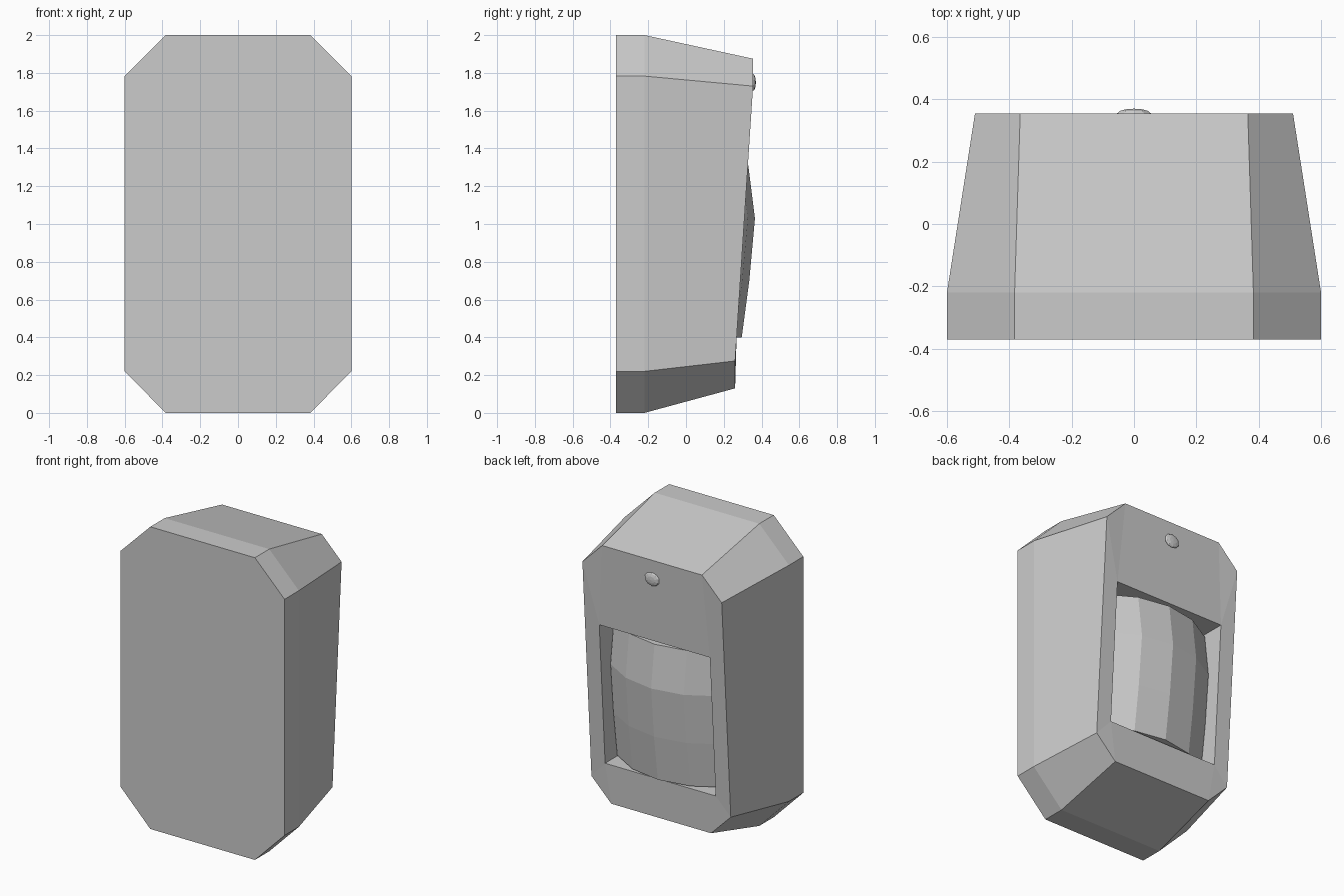
import bpy, bmesh, math

if "Cube" in bpy.data.objects:
    bpy.data.objects.remove(bpy.data.objects["Cube"])

def material(name, rgb):
    m = bpy.data.materials.new(name)
    m.diffuse_color = (*rgb, 1)
    m.use_nodes = True
    m.node_tree.nodes["Principled BSDF"].inputs["Base Color"].default_value = m.diffuse_color
    return m

shell = material("light grey plastic", (0.6, 0.6, 0.6))

def finish(bm, name, mat):
    bmesh.ops.recalc_face_normals(bm, faces=bm.faces)
    me = bpy.data.meshes.new(name)
    bm.to_mesh(me)
    bm.free()
    ob = bpy.data.objects.new(name, me)
    bpy.context.collection.objects.link(ob)
    me.materials.append(mat)
    return ob

def bridge(bm, a, b):
    n = len(a)
    for i in range(n):
        j = (i + 1) % n
        bm.faces.new((a[i], a[j], b[j], b[i]))

def back_y(z):
    # sloping back face, upright above and below the slope
    t = min(max((z - 0.275) / (1.73 - 0.275), 0), 1)
    return 0.26 + 0.095 * t

def octagon(bm, w, cw, z0, z1, z2, z3, y):
    pts = [(cw, z0), (w, z1), (w, z2), (cw, z3),
           (-cw, z3), (-w, z2), (-w, z1), (-cw, z0)]
    return [bm.verts.new((x, y(z), z)) for x, z in pts]

# housing: eight-sided shell tapering to a sloped back with a recessed window
bm = bmesh.new()
front = octagon(bm, 0.6, 0.383, 0, 0.22, 1.783, 2, lambda z: -0.37)
mid = octagon(bm, 0.6, 0.383, 0, 0.22, 1.783, 2, lambda z: -0.22)
back = octagon(bm, 0.51, 0.365, 0.13, 0.275, 1.73, 1.875, back_y)
bm.faces.new(front)
bridge(bm, front, mid)
bridge(bm, mid, back)
W, Z0, Z1, FLOOR = 0.405, 0.39, 1.33, 0.14
corners = [(W, Z0), (W, Z1), (-W, Z1), (-W, Z0)]
rim = [bm.verts.new((x, back_y(z), z)) for x, z in corners]
floor = [bm.verts.new((x, FLOOR, z)) for x, z in corners]
for i in range(4):
    a, b, c = back[2 * i], back[2 * i + 1], back[(2 * i + 2) % 8]
    bm.faces.new((a, b, rim[i]))
    bm.faces.new((b, c, rim[(i + 1) % 4], rim[i]))
bridge(bm, rim, floor)
bm.faces.new(floor)
finish(bm, "sensor_housing", shell)

# lens: faceted bulging panel, arc across and bent in height
bm = bmesh.new()
R = 0.62
rows = []
for z, y in [(0.4, 0.295), (0.7, 0.335), (1.03, 0.365), (1.31, 0.33)]:
    arc = [math.radians(a) for a in (-40, -20, 0, 20, 40)]
    pts = [(R * math.sin(a), y - R * (1 - math.cos(a))) for a in arc]
    pts += [(pts[-1][0], FLOOR), (pts[0][0], FLOOR)]
    rows.append([bm.verts.new((px, py, z)) for px, py in pts])
for lo, hi in zip(rows, rows[1:]):
    bridge(bm, lo, hi)
bm.faces.new(rows[0])
bm.faces.new(rows[-1])
finish(bm, "lens", shell)

# indicator light: small dome above the window
bm = bmesh.new()
bmesh.ops.create_uvsphere(bm, u_segments=10, v_segments=6, radius=1)
for v in bm.verts:
    x, y, z = v.co
    v.co = (x * 0.055, 0.355 + z * 0.015, 1.75 + y * 0.045)
finish(bm, "indicator_light", shell)
